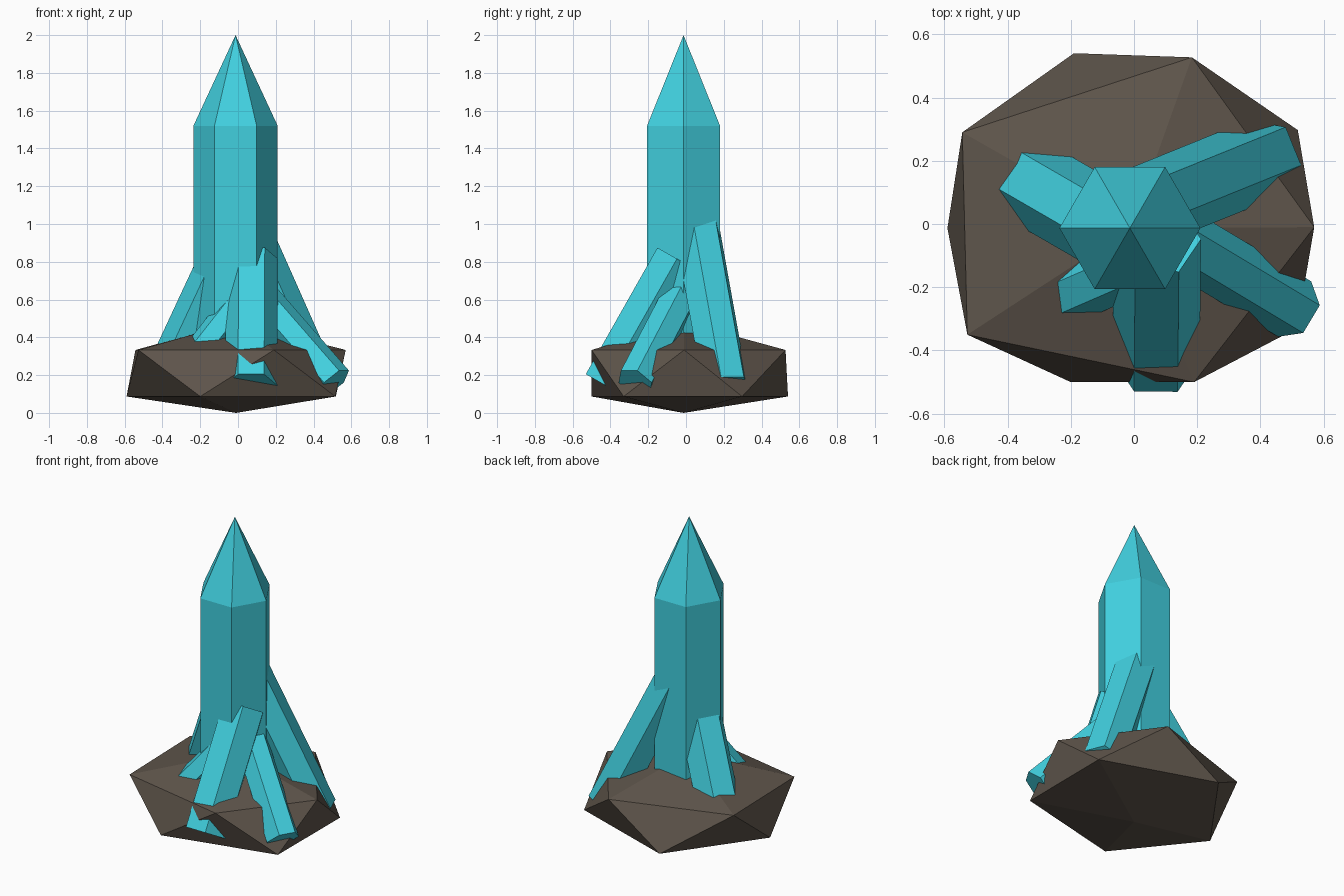
import bpy, bmesh, math
from mathutils import Vector, Matrix

cube = bpy.data.objects.get("Cube")
if cube:
    bpy.data.objects.remove(cube, do_unlink=True)


def make_material(name, rgb):
    mat = bpy.data.materials.new(name)
    mat.use_nodes = True
    colour = (*rgb, 1.0)
    mat.diffuse_color = colour
    mat.node_tree.nodes["Principled BSDF"].inputs["Base Color"].default_value = colour
    return mat


def make_object(name, bm, mat):
    bmesh.ops.recalc_face_normals(bm, faces=bm.faces)
    mesh = bpy.data.meshes.new(name)
    bm.to_mesh(mesh)
    bm.free()
    mesh.materials.append(mat)
    obj = bpy.data.objects.new(name, mesh)
    bpy.context.collection.objects.link(obj)
    return obj


crystal = make_material("turquoise_crystal", (0.053, 0.63, 0.74))
stone = make_material("brown_stone", (0.112, 0.09, 0.07))

# Rock base: squashed faceted boulder with an upper and a lower ring
upper = [(0.57, -0.01), (0.183, 0.527), (-0.543, 0.29), (-0.527, -0.35), (0.19, -0.5)]
lower = [(0.518, 0.297), (-0.19, 0.54), (-0.59, -0.013), (-0.2, -0.5), (0.515, -0.33)]
bm = bmesh.new()
for ring, z in ((upper, 0.333), (lower, 0.087)):
    for x, y in ring:
        bm.verts.new((x, y, z))
for z in (0, 0.48):
    bm.verts.new((-0.01, -0.013, z))
bmesh.ops.convex_hull(bm, input=bm.verts)
make_object("rock_base", bm, stone)

# Main crystal: upright six-sided prism with a pointed tip
RADIUS, SHOULDER, TIP, FOOT = 0.223, 1.52, 2.0, 0.2
bm = bmesh.new()
for z0, z1, top_radius in ((FOOT, SHOULDER, RADIUS), (SHOULDER, TIP, 0)):
    bmesh.ops.create_cone(
        bm, cap_ends=(top_radius > 0), segments=6, radius1=RADIUS, radius2=top_radius,
        depth=z1 - z0, matrix=Matrix.Translation((0, 0, (z0 + z1) / 2)))
bmesh.ops.remove_doubles(bm, verts=bm.verts, dist=0.0001)
inner = [f for f in bm.faces if len(f.verts) == 6 and abs(f.calc_center_median().z - SHOULDER) < 0.01]
bmesh.ops.delete(bm, geom=inner, context="FACES_ONLY")
# Turn a corner towards the side so that a flat face looks forward
corner = max(bm.verts, key=lambda v: v.co.x)
turn = Matrix.Rotation(-math.atan2(corner.co.y, corner.co.x), 4, "Z")
bm.transform(Matrix.Translation((-0.013, -0.013, 0)) @ turn)
make_object("main_crystal", bm, crystal)


def side_crystal(name, start, direction, radius, down, up):
    """Flat-ended hexagonal prism leaning along direction, one flat face outwards."""
    axis = Vector(direction).normalized()
    side = Vector((0, 0, 1)).cross(axis).normalized()
    out = axis.cross(side)
    bm = bmesh.new()
    rings = []
    for t in (-down, up):
        centre = Vector(start) + axis * t
        rings.append([
            bm.verts.new(centre + radius * (math.cos(a) * side + math.sin(a) * out))
            for a in (math.radians(60 * i) for i in range(6))])
    bottom, top = rings
    for i in range(6):
        j = (i + 1) % 6
        bm.faces.new((bottom[i], bottom[j], top[j], top[i]))
    bm.faces.new(bottom)
    bm.faces.new(top)
    make_object(name, bm, crystal)


# Leaning crystals around the main one
side_crystal("front_crystal", (0.07, -0.426, 0.146), (0.005, 0.493, 0.87), 0.138, 0, 0.77)
side_crystal("front_left_crystal", (0.508, -0.269, 0.161), (-0.61, 0.366, 0.70), 0.102, 0, 0.68)
side_crystal("back_left_crystal", (0.41, 0.208, 0.142), (-0.40, -0.162, 0.90), 0.13, 0, 0.98)
side_crystal("back_right_crystal", (-0.298, 0.114, 0.319), (0.41, -0.237, 0.88), 0.136, 0.12, 0.5)
side_crystal("front_right_crystal", (-0.159, -0.199, 0.362), (0.6, 0.26, 0.76), 0.095, 0.1, 0.25)
